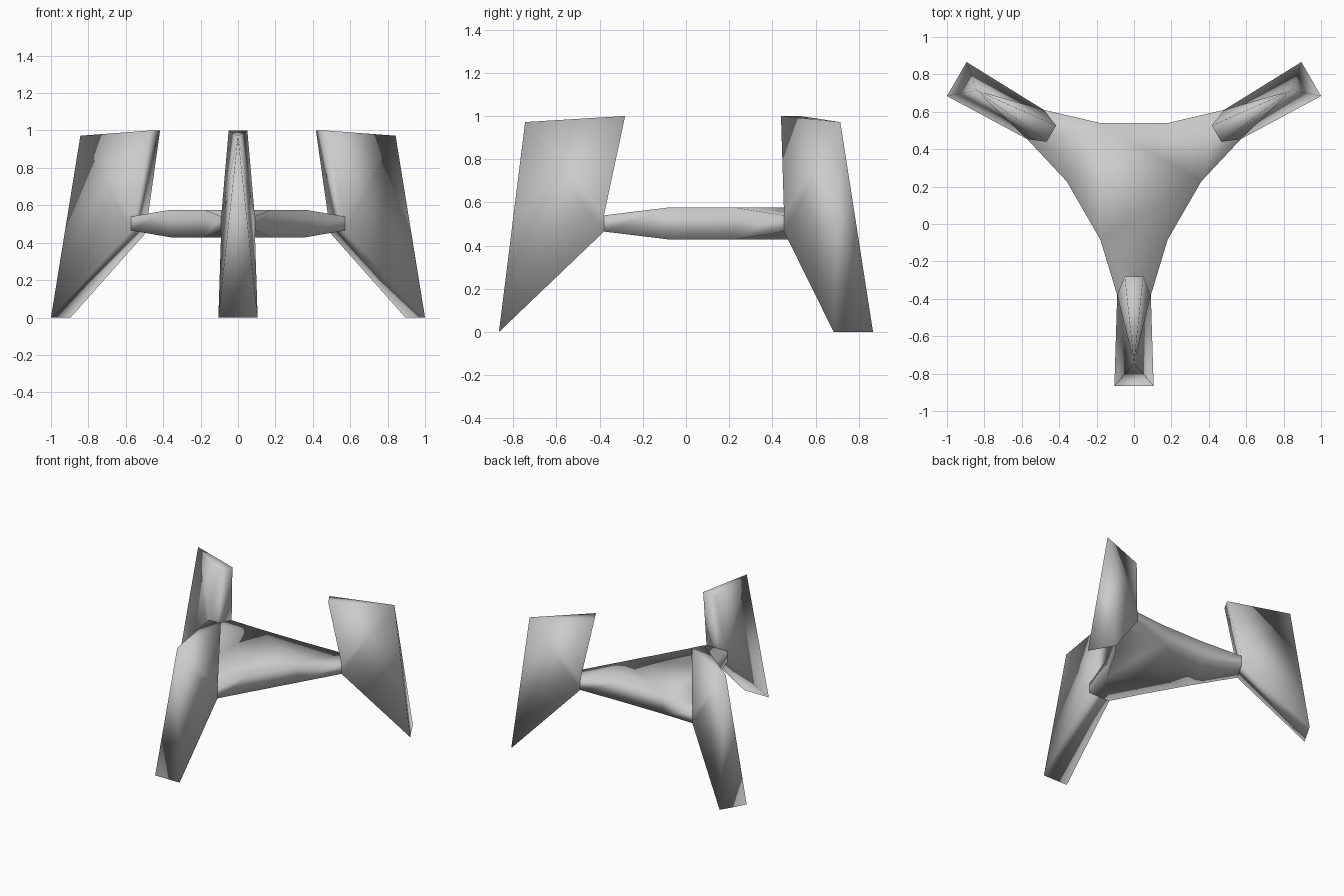
import bpy, bmesh
from math import radians
from mathutils import Matrix, Vector

if "Cube" in bpy.data.objects:
    bpy.data.objects.remove(bpy.data.objects["Cube"])

CENTRE = Vector((0, 0.228, 0))
JOINT_R, JOINT_W, JOINT_Z = 0.608, 0.09, (0.465, 0.54)


def finish(bm, name):
    bmesh.ops.recalc_face_normals(bm, faces=bm.faces)
    for f in bm.faces:
        f.smooth = True
    mesh = bpy.data.meshes.new(name)
    bm.to_mesh(mesh)
    bm.free()
    ob = bpy.data.objects.new(name, mesh)
    bpy.context.collection.objects.link(ob)
    ob.location = CENTRE
    return ob


# Hub: hexagonal slab with three alternate sides drawn out into tapering arms
bm = bmesh.new()
bmesh.ops.create_cone(bm, cap_ends=True, segments=6, radius1=0.36, radius2=0.36,
                      depth=0.147, matrix=Matrix.Translation((0, 0, 0.5025)))
rot = radians(30) if min(abs(v.co.y) for v in bm.verts) > 0.01 else 0
if rot == 0 and not any(v.co.x > 0.35 for v in bm.verts):
    rot = radians(30)
elif rot:
    rot = 0 if any(v.co.x > 0.35 for v in bm.verts) else rot
bmesh.ops.rotate(bm, verts=bm.verts, matrix=Matrix.Rotation(rot, 3, 'Z'))
bm.normal_update()
for angle in (-90, 30, 150):
    out = Matrix.Rotation(radians(angle), 3, 'Z') @ Vector((1, 0, 0))
    side = Vector((-out.y, out.x, 0))
    face = max(bm.faces, key=lambda f: f.normal.dot(out))
    new = bmesh.ops.extrude_discrete_faces(bm, faces=[face])['faces'][0]
    for v in new.verts:
        s = 1 if v.co.dot(side) > 0 else -1
        z = JOINT_Z[1] if v.co.z > 0.5 else JOINT_Z[0]
        v.co = out * JOINT_R + side * JOINT_W * s + Vector((0, 0, z))
    bmesh.ops.delete(bm, geom=[new], context='FACES_ONLY')
finish(bm, "hub_with_arms")


# Fin: wedge whose outer edge narrows to a point at the top (radius, half width, height)
def fin(name, angle):
    bm = bmesh.new()
    rows = [(0.51, 0.05, 1.0), (JOINT_R, JOINT_W, JOINT_Z[1]),
            (JOINT_R, JOINT_W, JOINT_Z[0]), (1.094, 0.105, 0)]
    left = [bm.verts.new((r, w, z)) for r, w, z in rows]
    right = [bm.verts.new((r, -w, z)) for r, w, z in rows]
    tip = bm.verts.new((0.973, 0, 0.972))
    for i in range(3):
        bm.faces.new((left[i], left[i + 1], tip))
        bm.faces.new((right[i + 1], right[i], tip))
        if i != 1:  # the arm joins here
            bm.faces.new((left[i + 1], left[i], right[i], right[i + 1]))
    bm.faces.new((left[0], tip, right[0]))
    bm.faces.new((left[3], right[3], tip))
    ob = finish(bm, name)
    ob.rotation_euler.z = radians(angle)


for name, angle in (("front_fin", -90), ("right_fin", 30), ("left_fin", 150)):
    fin(name, angle)
